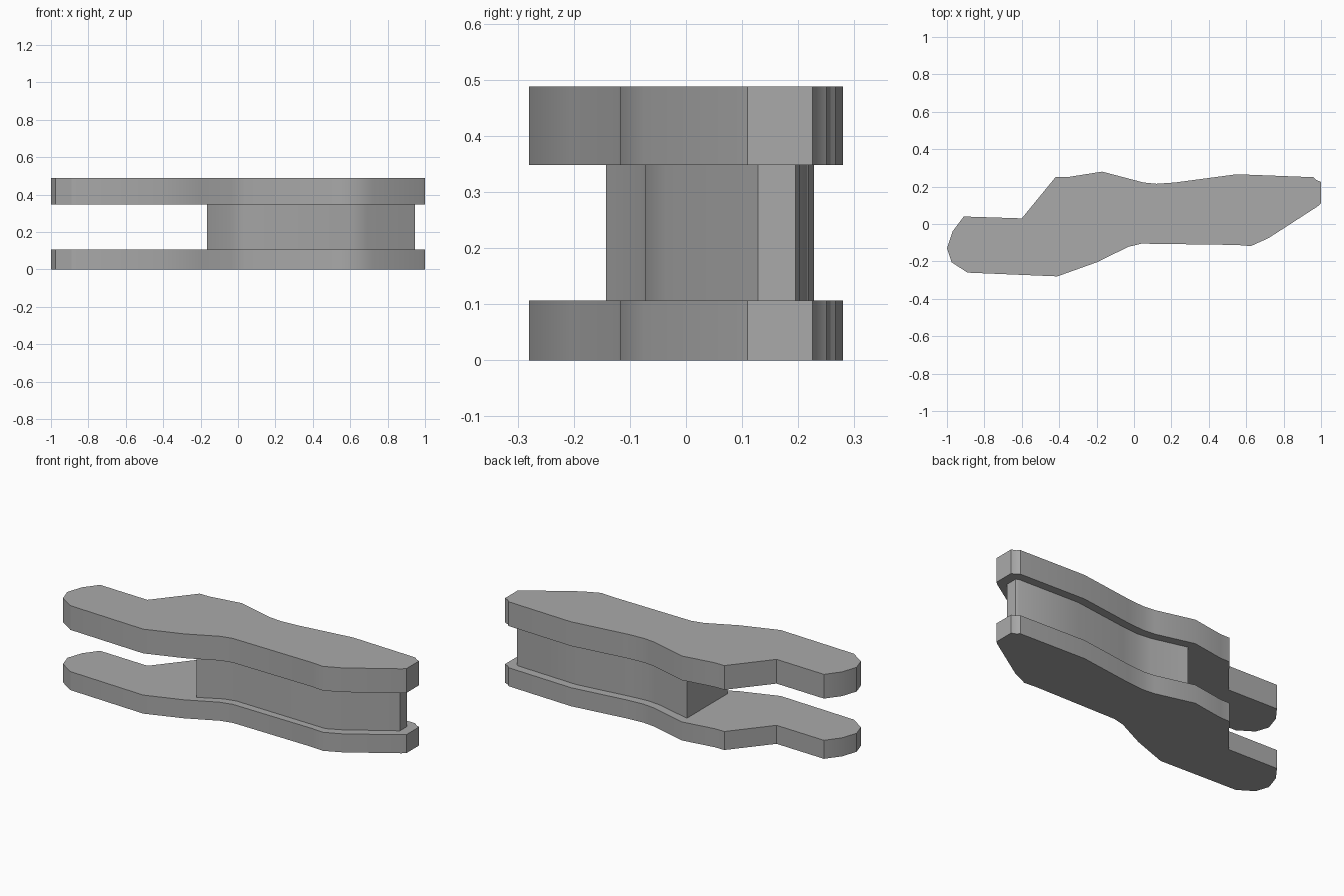
import bpy
import bmesh
from math import radians

cube = bpy.data.objects.get("Cube")
if cube:
    bpy.data.objects.remove(cube, do_unlink=True)

# Single plain grey
grey = bpy.data.materials.new("plain grey")
grey.use_nodes = True
color = (0.4, 0.4, 0.4, 1)
grey.diffuse_color = color
grey.node_tree.nodes["Principled BSDF"].inputs["Base Color"].default_value = color


def extrude_profile(name, outline, bottom, top):
    """Solid prism from a plan outline, with sharp corners kept crisp."""
    bm = bmesh.new()
    face = bm.faces.new([bm.verts.new((x, y, bottom)) for x, y in outline])
    result = bmesh.ops.extrude_face_region(bm, geom=[face])
    raised = [v for v in result["geom"] if isinstance(v, bmesh.types.BMVert)]
    bmesh.ops.translate(bm, verts=raised, vec=(0, 0, top - bottom))
    bmesh.ops.recalc_face_normals(bm, faces=bm.faces)
    mesh = bpy.data.meshes.new(name)
    bm.to_mesh(mesh)
    bm.free()
    mesh.materials.append(grey)
    obj = bpy.data.objects.new(name, mesh)
    bpy.context.collection.objects.link(obj)
    bpy.ops.object.select_all(action="DESELECT")
    obj.select_set(True)
    bpy.context.view_layer.objects.active = obj
    bpy.ops.object.shade_smooth_by_angle(angle=radians(30))
    return obj


# Plan outline shared by both side plates
plate = [
    (-0.975, -0.205), (-0.89, -0.26), (-0.41, -0.28), (-0.2, -0.205),
    (-0.03, -0.122), (0.04, -0.105), (0.55, -0.112), (0.625, -0.118),
    (0.72, -0.075), (0.98, 0.093), (1.0, 0.11), (1.0, 0.225),
    (0.975, 0.235), (0.96, 0.25), (0.55, 0.266), (0.22, 0.222),
    (0.12, 0.215), (0.05, 0.222), (-0.17, 0.28), (-0.36, 0.25),
    (-0.42, 0.25), (-0.6, 0.03), (-0.91, 0.04), (-0.97, -0.04), (-1.0, -0.13),
]

# Inset spacer, cut off square at its inner end
core = [
    (-0.165, -0.143), (-0.04, -0.078), (0.03, -0.06), (0.61, -0.073),
    (0.69, -0.035), (0.945, 0.128), (0.945, 0.195), (0.93, 0.203),
    (0.55, 0.218), (0.22, 0.175), (0.12, 0.167), (0.04, 0.175),
    (-0.165, 0.228),
]

extrude_profile("lower_plate", plate, 0, 0.107)
extrude_profile("spacer_core", core, 0.107, 0.348)
extrude_profile("upper_plate", plate, 0.348, 0.488)
